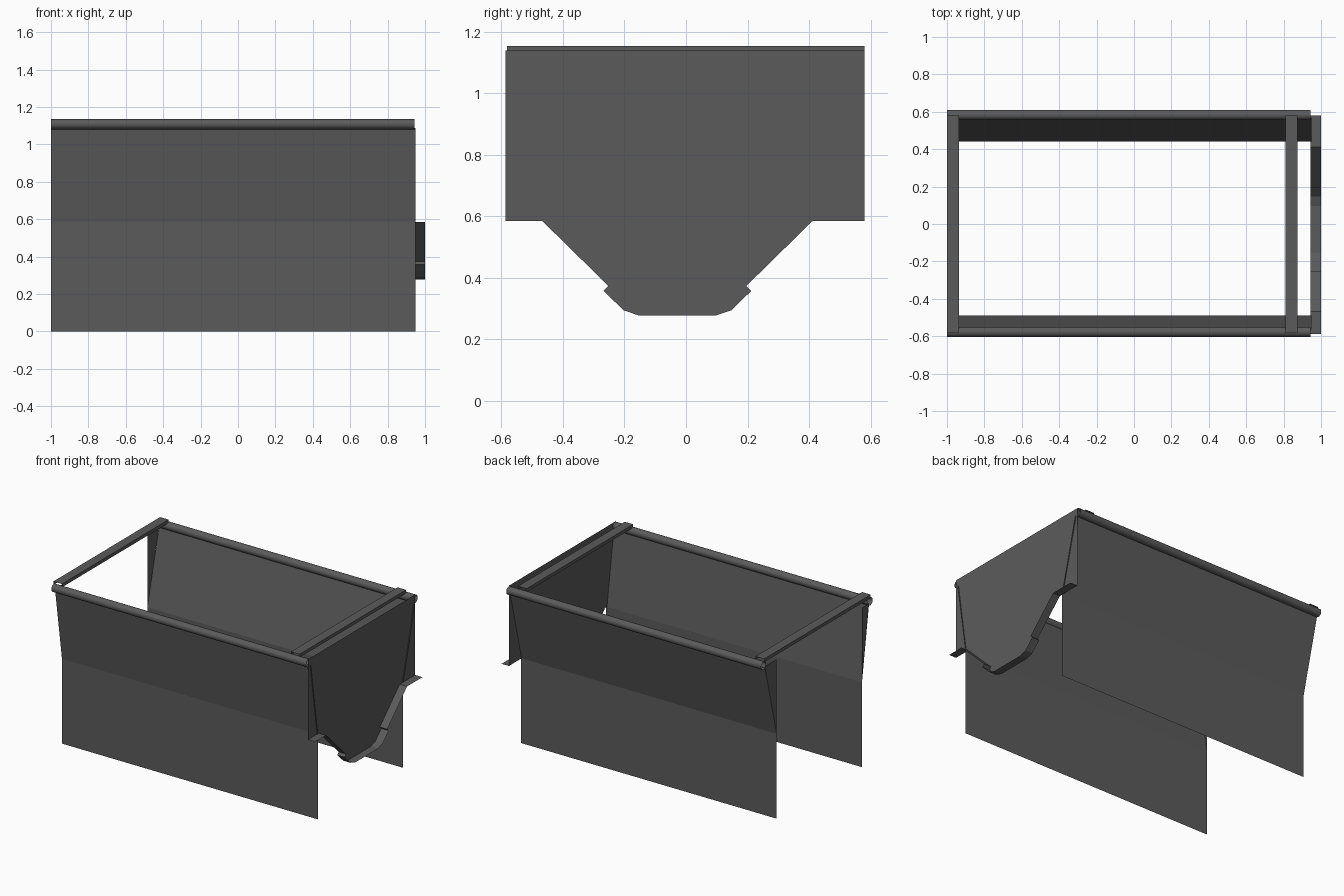
import bpy, bmesh, math

if "Cube" in bpy.data.objects:
    bpy.data.objects.remove(bpy.data.objects["Cube"])

steel = bpy.data.materials.new("dark_grey_steel")
steel.diffuse_color = (0.105, 0.105, 0.108, 1)
steel.use_nodes = True
steel.node_tree.nodes["Principled BSDF"].inputs["Base Color"].default_value = steel.diffuse_color


def finish(name, bm):
    me = bpy.data.meshes.new(name)
    bm.to_mesh(me)
    bm.free()
    me.materials.append(steel)
    ob = bpy.data.objects.new(name, me)
    bpy.context.collection.objects.link(ob)
    return ob


def sweep(name, profile, offset, closed=False, smooth=False):
    """Open sheet made by dragging a profile along a straight offset."""
    bm = bmesh.new()
    a = [bm.verts.new(p) for p in profile]
    b = [bm.verts.new([c + d for c, d in zip(p, offset)]) for p in profile]
    n = len(profile)
    for i in range(n if closed else n - 1):
        j = (i + 1) % n
        f = bm.faces.new((a[i], a[j], b[j], b[i]))
        f.smooth = smooth
    return finish(name, bm)


def plate(name, points):
    bm = bmesh.new()
    bm.faces.new([bm.verts.new(p) for p in points])
    return finish(name, bm)


# Side walls with outward slant, open tube rails and end gussets
KINK, RAIL_Z, R = 0.585, 1.108, 0.027
for label, s, y_low, y_rail in (("front", -1, -0.488, -0.577), ("back", 1, 0.441, 0.583)):
    wall = [(-1, y_low, 0), (-1, y_low, KINK), (-1, y_rail - s * 0.014, RAIL_Z - 0.02)]
    if s < 0:
        wall.reverse()
    sweep(label + "_wall", wall, (1.95, 0, 0))
    ring = [(-1, y_rail + R * math.cos(t * math.tau / 20), RAIL_Z + R * math.sin(t * math.tau / 20))
            for t in range(20)]
    ring.reverse()
    sweep(label + "_rail", ring, (1.943, 0, 0), closed=True, smooth=True)
    gusset = [(-0.999, y_low, KINK), (-0.999, y_rail - s * 0.014, RAIL_Z - 0.01),
              (-0.999, y_low, RAIL_Z - 0.01)]
    plate(label + "_gusset", gusset if s > 0 else gusset[::-1])

# Thin channel bars across the top
for label, x0 in (("left", -1.0), ("right", 0.81)):
    x1 = x0 + 0.065
    bar = [(x0, -0.582, 1.13), (x0, -0.582, 1.153), (x1, -0.582, 1.153), (x1, -0.582, 1.13)]
    sweep(label + "_cross_bar", bar[::-1], (0, 1.162, 0))

# End panel with stepped, tapered lower edge
half = [(0.44, KINK), (0.224, 0.373), (0.24, 0.357), (0.175, 0.294), (0.125, 0.277)]
mid = -0.028
lower = ([(-0.587, KINK)] + [(mid - y, z) for y, z in half]
         + [(mid + y, z) for y, z in reversed(half)] + [(0.58, KINK)])
X = 0.944
plate("end_panel", [(X, y, z) for y, z in lower] + [(X, 0.58, 1.138), (X, -0.587, 1.138)])

# Flange that follows the lower edge of the end panel
sweep("end_flange", [(X, y, z) for y, z in reversed(lower)], (1.0 - X, 0, 0))
